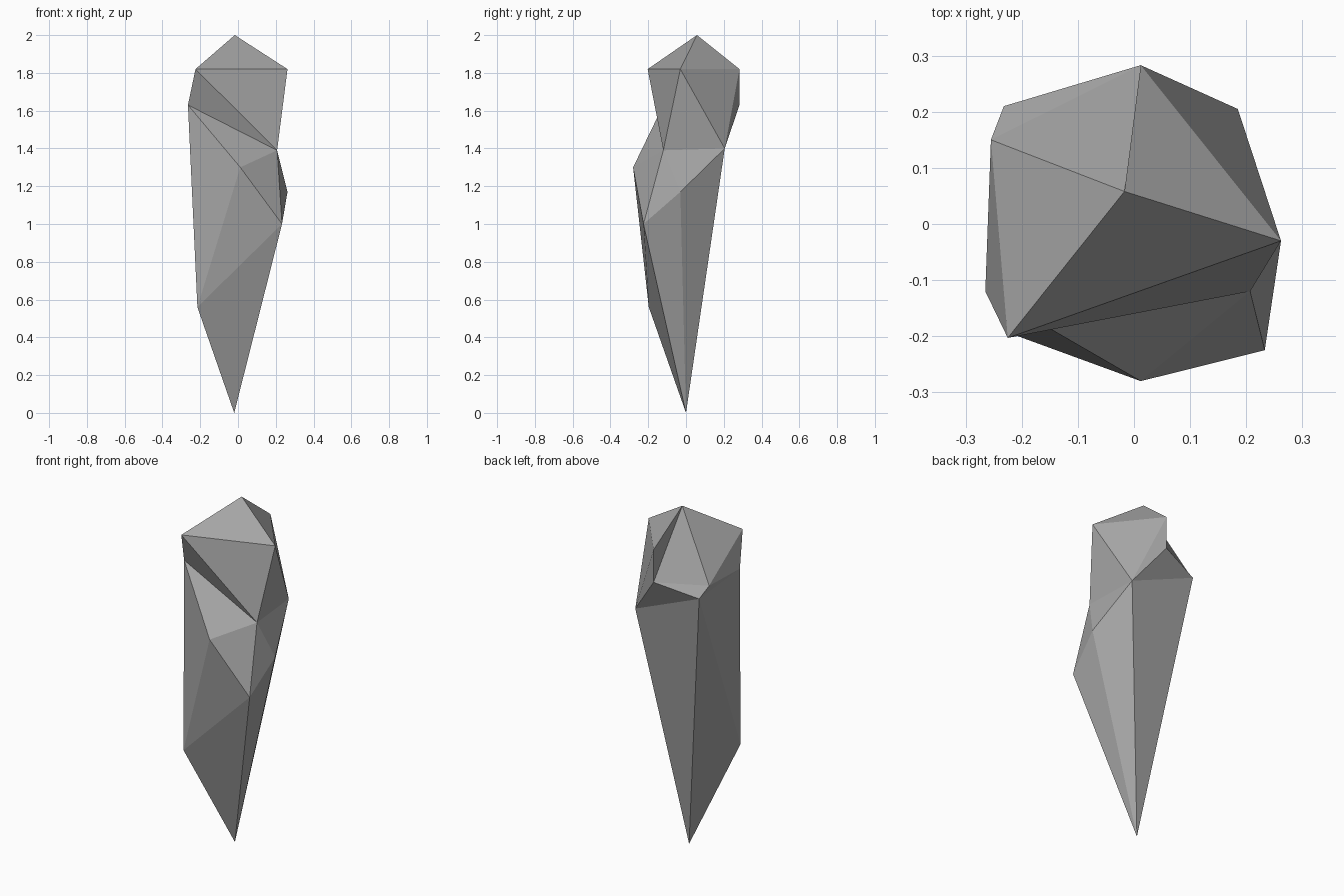
import bpy
import bmesh

# Remove the default cube
default_cube = bpy.data.objects.get("Cube")
if default_cube:
    bpy.data.objects.remove(default_cube, do_unlink=True)

# Stone colour
stone = bpy.data.materials.new("grey stone")
stone.use_nodes = True
colour = (0.38, 0.38, 0.38, 1)
stone.diffuse_color = colour
stone.node_tree.nodes["Principled BSDF"].inputs["Base Color"].default_value = colour

bm = bmesh.new()


def corner(x, y, z):
    return bm.verts.new((x, y, z))


def fan(centre, *ring, closed=False):
    """Triangles from one corner to each neighbouring pair of a ring."""
    following = ring[1:] + (ring[:1] if closed else ())
    for first, second in zip(ring, following):
        bm.faces.new((centre, first, second))


# Ends of the shard
apex = corner(-0.017, 0.058, 2)
tip = corner(-0.02, 0, 0)

# Shoulder below the apex
shoulder_left = corner(0.262, -0.03, 1.82)
shoulder_back = corner(0.012, 0.283, 1.82)
shoulder_right = corner(-0.225, -0.203, 1.82)
notch_back = corner(0.012, 0.283, 1.63)
notch_right = corner(-0.255, 0.15, 1.63)

# Pinched waist
waist_front = corner(0.207, -0.12, 1.39)
waist_left = corner(0.185, 0.205, 1.4)
waist_back = corner(-0.232, 0.21, 1.57)
waist_right = corner(-0.265, -0.12, 1.63)

# Bulge above the tapering point
bulge_front = corner(0.012, -0.28, 1.3)
bulge_left = corner(0.262, -0.03, 1.17)
bulge_corner = corner(0.233, -0.225, 1)
bulge_right = corner(-0.215, -0.197, 0.56)

# Cap and point
fan(apex, shoulder_left, shoulder_back, notch_back, notch_right,
    shoulder_right, closed=True)
fan(tip, bulge_corner, bulge_right, waist_back, waist_left,
    bulge_left, closed=True)

# Facets around the hollow at the front
fan(waist_front, shoulder_right, shoulder_left, waist_left, bulge_left,
    bulge_corner, bulge_front, waist_right, closed=True)

# Remaining side facets
fan(waist_back, waist_left, notch_back, notch_right, waist_right, bulge_right)
fan(waist_left, shoulder_left, shoulder_back, notch_back)
fan(waist_right, shoulder_right, notch_right)
fan(bulge_front, waist_right, bulge_right, bulge_corner)

bmesh.ops.recalc_face_normals(bm, faces=bm.faces[:])
mesh = bpy.data.meshes.new("stone_shard")
bm.to_mesh(mesh)
bm.free()
mesh.materials.append(stone)
shard = bpy.data.objects.new("stone_shard", mesh)
bpy.context.collection.objects.link(shard)
